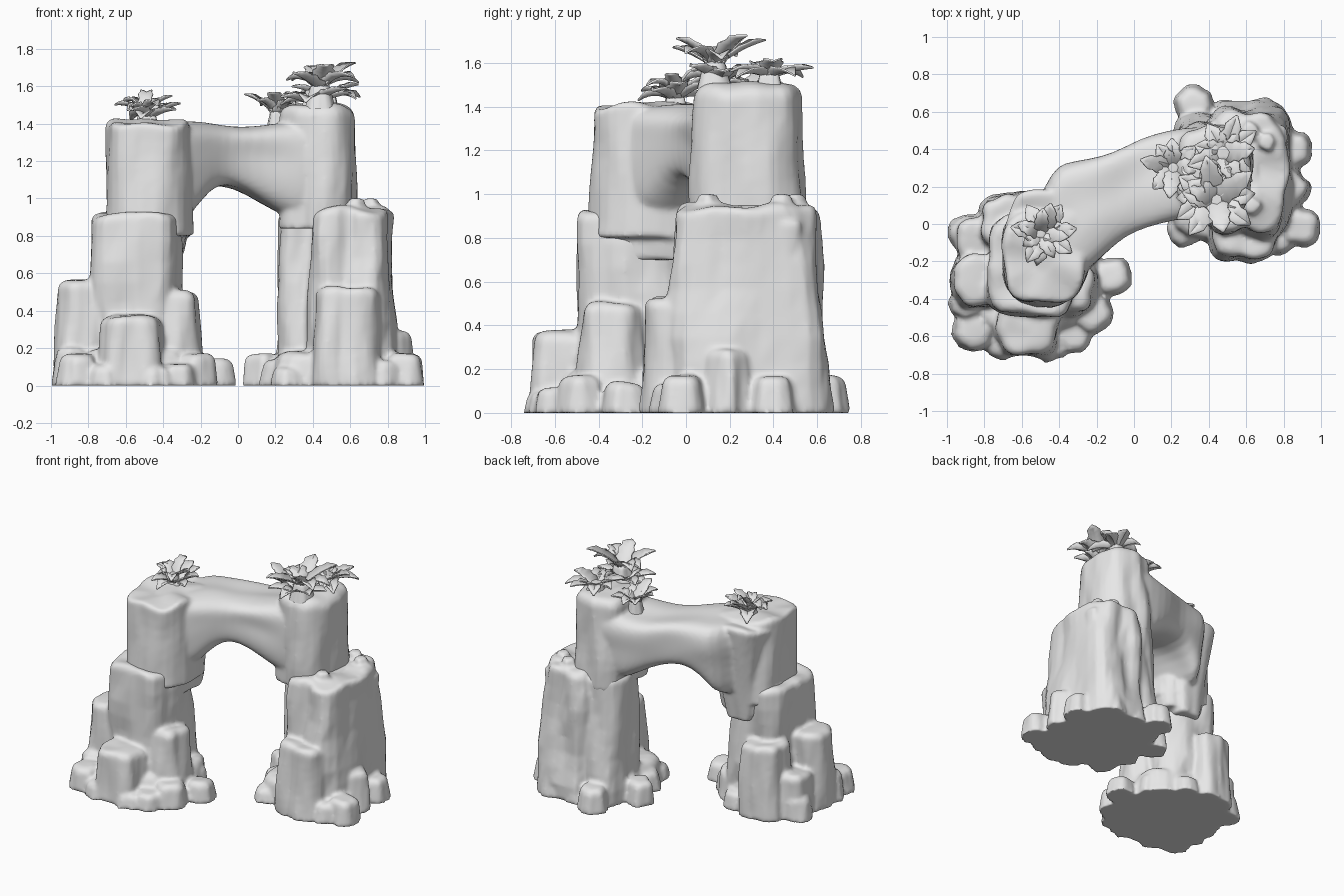
import bpy, bmesh, math, random
from mathutils import Vector, noise

random.seed(4)
old = bpy.data.objects.get("Cube")
if old:
    bpy.data.objects.remove(old, do_unlink=True)

stone = bpy.data.materials.new("stone_grey")
stone.use_nodes = True
GREY = (0.8, 0.8, 0.8, 1)
stone.diffuse_color = GREY
stone.node_tree.nodes["Principled BSDF"].inputs["Base Color"].default_value = GREY


def finish(name, bm):
    """Turn a bmesh into a smooth shaded stone object."""
    bmesh.ops.recalc_face_normals(bm, faces=bm.faces)
    mesh = bpy.data.meshes.new(name)
    bm.to_mesh(mesh)
    bm.free()
    mesh.materials.append(stone)
    obj = bpy.data.objects.new(name, mesh)
    bpy.context.collection.objects.link(obj)
    bpy.ops.object.select_all(action="DESELECT")
    obj.select_set(True)
    bpy.context.view_layer.objects.active = obj
    bpy.ops.object.shade_smooth_by_angle(angle=math.radians(50))
    return obj


def fuse(name, parts):
    """Weld overlapping rocks into one continuous weathered mass."""
    bpy.ops.object.select_all(action="DESELECT")
    for part in parts:
        part.select_set(True)
    body = bpy.context.view_layer.objects.active = parts[0]
    bpy.ops.object.join()
    body.name = name
    weld = body.modifiers.new("Weld", "REMESH")
    weld.mode, weld.voxel_size, weld.use_smooth_shade = "VOXEL", 0.014, True
    soften = body.modifiers.new("Soften", "SMOOTH")
    soften.factor, soften.iterations = 0.5, 3


def skin(bm, rings, closed=True):
    """Bridge consecutive vertex rings with quads."""
    for a, b in zip(rings, rings[1:]):
        n = len(a)
        for i in range(n if closed else n - 1):
            j = (i + 1) % n
            bm.faces.new((a[i], a[j], b[j], b[i]))


def superellipse(a, power):
    c, s = math.cos(a), math.sin(a)
    r = (abs(c) ** power + abs(s) ** power) ** (-1 / power)
    return c * r, s * r


def rock(name, x, y, rx, ry, z0, z1, top=0.9, edge=0.04, rough=0.17, turn=0.0, power=3.2):
    """Weathered pillar: boxy outline, vertical flutes and a rounded rim."""
    seed = Vector((random.uniform(0, 50), random.uniform(0, 50), 0))
    small = min(rx, ry) * top
    edge = min(edge, small * 0.45)
    steps = 8
    levels = [(z0 + (z1 - edge - z0) * i / steps, 0) for i in range(steps + 1)]
    levels += [(z1 - edge * 0.6, edge * 0.1), (z1 - edge * 0.25, edge * 0.35),
               (z1 - edge * 0.05, edge * 0.75), (z1, edge * 1.25), (z1, small * 0.75)]
    bm, rings = bmesh.new(), []
    for z, inset in levels:
        t = (z - z0) / (z1 - z0)
        k = 1 + (top - 1) * t
        ring = []
        for i in range(36):
            a = math.tau * i / 36
            u, v = superellipse(a + turn, power)
            u, v = (u * math.cos(turn) + v * math.sin(turn),
                    v * math.cos(turn) - u * math.sin(turn))
            p = Vector((math.cos(a) * 1.5, math.sin(a) * 1.5, z * 2)) + seed
            bump = 1 + rough * noise.noise(p) + rough * 0.35 * noise.noise(p * 2.3)
            px, py = (rx * k - inset) * u * bump, (ry * k - inset) * v * bump
            lift = small * 0.15 * noise.noise(Vector((px, py, 0)) * 6 + seed) * t ** 4
            ring.append(bm.verts.new((x + px, y + py, z + lift)))
        rings.append(ring)
    skin(bm, rings)
    bm.faces.new(rings[0])
    bm.faces.new(rings[-1])
    return finish(name, bm)


# Left foot
left = [
    rock("left_lower_column", -0.54, -0.23, 0.245, 0.28, 0, 0.92, 0.93),
    rock("left_outer_block", -0.83, -0.3, 0.15, 0.16, 0, 0.56, 0.84),
    rock("left_back_block", -0.67, 0.02, 0.16, 0.16, 0, 0.54, 0.86),
    rock("left_rear_block", -0.84, -0.08, 0.12, 0.14, 0, 0.32, 0.85),
    rock("left_front_block", -0.57, -0.57, 0.18, 0.15, 0, 0.37, 0.84),
    rock("left_inner_block", -0.34, -0.34, 0.16, 0.18, 0, 0.5, 0.72),
    rock("left_base", -0.54, -0.28, 0.36, 0.36, 0, 0.2, 0.85)]

# Right foot
right = [
    rock("right_lower_column", 0.605, 0.275, 0.25, 0.385, 0, 0.95, 0.84),
    rock("right_back_column", 0.38, 0.37, 0.18, 0.22, 0, 0.92, 0.84),
    rock("right_front_block", 0.585, 0.0, 0.2, 0.2, 0, 0.52, 0.9),
    rock("right_side_rib", 0.765, 0.47, 0.035, 0.04, 0.5, 0.88, 1.6, 0.04),
    rock("right_base", 0.53, 0.25, 0.35, 0.37, 0, 0.18, 0.88)]

# Loose boulders round each foot: x, y, radius, height
left_boulders = [
    (-0.12, -0.28, 0.105, 0.14), (-0.22, -0.48, 0.11, 0.17), (-0.32, -0.59, 0.1, 0.12),
    (-0.44, -0.64, 0.09, 0.1), (-0.71, -0.62, 0.1, 0.11), (-0.86, -0.57, 0.115, 0.17),
    (-0.89, -0.42, 0.1, 0.2), (-0.88, -0.05, 0.11, 0.17), (-0.45, 0.03, 0.1, 0.13),
    (-0.28, -0.13, 0.1, 0.15)]
right_boulders = [
    (0.32, 0.64, 0.105, 0.17), (0.13, 0.36, 0.1, 0.17), (0.5, 0.56, 0.1, 0.13),
    (0.68, 0.56, 0.11, 0.18), (0.84, 0.4, 0.11, 0.17), (0.83, 0.19, 0.11, 0.29),
    (0.89, -0.02, 0.11, 0.17), (0.78, -0.06, 0.1, 0.14), (0.27, -0.02, 0.1, 0.1),
    (0.22, 0.16, 0.1, 0.14)]
for parts, boulders in ((left, left_boulders), (right, right_boulders)):
    for x, y, r, h in boulders:
        parts.append(rock("boulder", x, y, r, r, 0, h, 0.78, 0.05, 0.2,
                          random.uniform(0, 1.5), 2.5))

# Chips resting on the right ledge
for x, y in [(0.62, 0.5), (0.71, 0.44), (0.63, 0.1)]:
    right.append(rock("ledge_chip", x, y, 0.06, 0.06, 0.85, 1, 0.7, 0.03, 0.3, x, 2.4))

fuse("left_foot", left)
fuse("right_foot", right)

# Arch: cross-sections from left to right as back edge, front edge, underside, top
stations = [
    ((-0.55, 0.06), (-0.4, -0.36), 0.82, 1.39),
    ((-0.43, 0.28), (-0.28, -0.29), 0.86, 1.4),
    ((-0.38, 0.32), (-0.2, -0.21), 0.94, 1.4),
    ((-0.26, 0.345), (-0.14, -0.14), 1.05, 1.4),
    ((-0.12, 0.38), (-0.05, -0.06), 1.08, 1.39),
    ((0.04, 0.45), (0.06, -0.02), 1.03, 1.38),
    ((0.18, 0.5), (0.22, 0.01), 0.93, 1.39),
    ((0.34, 0.52), (0.36, 0.03), 0.87, 1.42),
    ((0.46, 0.5), (0.5, 0.06), 0.87, 1.44)]
bm, rings = bmesh.new(), []
for back, front, low, high in stations:
    b, f = Vector(back), Vector(front)
    ring = []
    for i in range(28):
        u, v = superellipse(math.tau * i / 28, 6)
        flat = (b + f) / 2 + (f - b) / 2 * u * (0.97 + 0.06 * v)
        p = Vector((flat.x, flat.y, (low + high) / 2 + (high - low) / 2 * v))
        p += noise.noise_vector(p * 5) * 0.03
        ring.append(bm.verts.new(p))
    rings.append(ring)
skin(bm, rings)
bm.faces.new(rings[0])
bm.faces.new(rings[-1])
arch = finish("arch", bm)
arch.modifiers.new("Smooth", "SUBSURF").levels = 1
bpy.ops.object.modifier_apply(modifier="Smooth")

# Upper storey: the arch welded to the two tall columns it springs from
fuse("arch_span", [
    arch,
    rock("left_upper_column", -0.48, -0.17, 0.225, 0.26, 0.8, 1.41, 0.97, 0.025, 0.1),
    rock("left_neck", -0.48, -0.17, 0.18, 0.22, 0.7, 0.95, 1.2),
    rock("left_back_overhang", -0.47, 0, 0.09, 0.08, 0.66, 1.38, 2.3, 0.03, 0.12),
    rock("right_upper_column", 0.425, 0.285, 0.205, 0.255, 0.84, 1.5, 0.95, 0.06, 0.12, 0.1)])


def rosette(name, x, y, z, length, rise, count):
    """Spiky plant: folded, pointed leaves curving out of one crown."""
    bm = bmesh.new()
    for i in range(count):
        a = math.tau * i / count + random.uniform(-0.25, 0.25)
        out = Vector((math.cos(a), math.sin(a), 0))
        side = Vector((-out.y, out.x, 0))
        reach = length * random.uniform(0.8, 1.1)
        lift = rise * random.uniform(0.6, 1.3)
        droop = random.uniform(0.6, 2)
        rows = []
        for s in range(8):
            t = s / 7
            width = length * (0.2 + 0.28 * t) * (1 - t) ** 0.7 + 0.002
            width *= 1.2 if s % 2 else 0.95
            mid = Vector((x, y, z)) + out * reach * t
            mid.z += lift * (2 * t - droop * t * t)
            fold = Vector((0, 0, width * 0.5))
            rows.append([bm.verts.new(p) for p in (
                mid - side * width + fold, mid, mid + side * width + fold)])
        skin(bm, rows, closed=False)
    plant = finish(name, bm)
    plant.modifiers.new("Thickness", "SOLIDIFY").thickness = 0.008
    rock(name + "_crown", x, y, length * 0.35, length * 0.35, z - 0.1, z + 0.03, 0.6, 0.04)


# Plants growing on the summits
rosette("left_plant", -0.48, -0.05, 1.42, 0.19, 0.09, 8)
rosette("left_plant_heart", -0.5, -0.05, 1.46, 0.14, 0.1, 5)
rosette("tall_plant", 0.44, 0.13, 1.58, 0.22, 0.09, 8)
rosette("inner_plant", 0.21, 0.3, 1.44, 0.17, 0.08, 8)
rosette("back_plant", 0.48, 0.38, 1.53, 0.2, 0.06, 9)
rosette("low_plant", 0.4, 0.15, 1.5, 0.21, 0.06, 8)
